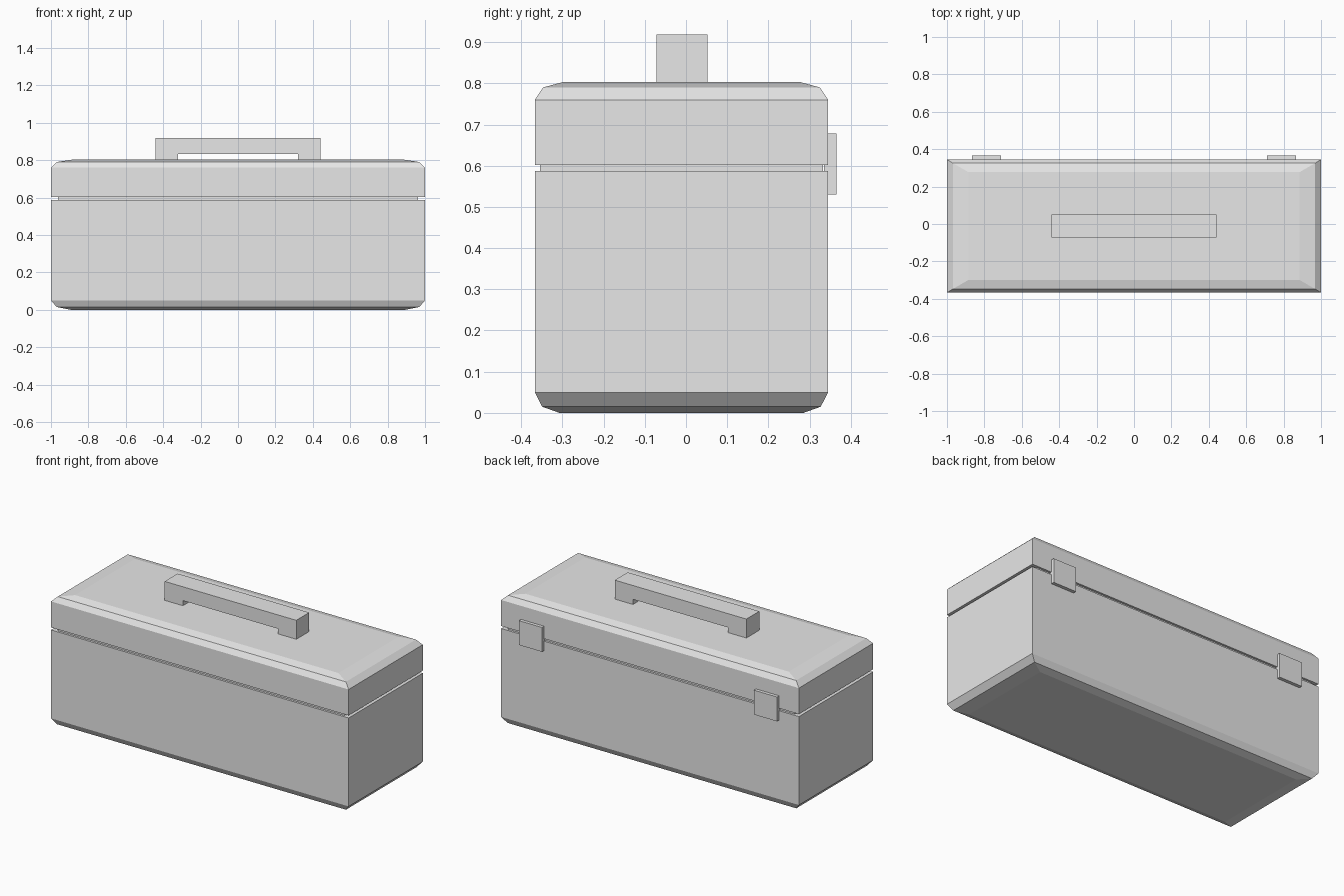
import bpy
import bmesh

default = bpy.data.objects.get("Cube")
if default:
    bpy.data.objects.remove(default, do_unlink=True)

grey = bpy.data.materials.new("plain_grey")
grey.use_nodes = True
grey.diffuse_color = (0.8, 0.8, 0.8, 1)
grey.node_tree.nodes["Principled BSDF"].inputs["Base Color"].default_value = (0.8, 0.8, 0.8, 1)

HALF_X, HALF_Y, MID_Y = 1.0, 0.356, -0.011


def finish(name, bm):
    bmesh.ops.recalc_face_normals(bm, faces=bm.faces)
    mesh = bpy.data.meshes.new(name)
    bm.to_mesh(mesh)
    bm.free()
    mesh.materials.append(grey)
    obj = bpy.data.objects.new(name, mesh)
    bpy.context.collection.objects.link(obj)
    return obj


def shell(name, levels):
    """Stack rectangular rings given as (height, x inset, y inset)."""
    bm = bmesh.new()
    rings = []
    for z, inset_x, inset_y in levels:
        x, y = HALF_X - inset_x, HALF_Y - inset_y
        rings.append([bm.verts.new((sx * x, MID_Y + sy * y, z))
                      for sx, sy in ((-1, -1), (1, -1), (1, 1), (-1, 1))])
    bm.faces.new(rings[0])
    bm.faces.new(rings[-1])
    for low, high in zip(rings, rings[1:]):
        for i in range(4):
            j = (i + 1) % 4
            bm.faces.new((low[i], low[j], high[j], high[i]))
    return finish(name, bm)


def extrude_profile(name, points, y0, y1):
    """Extrude an x-z outline along y."""
    bm = bmesh.new()
    face = bm.faces.new([bm.verts.new((x, y0, z)) for x, z in points])
    out = bmesh.ops.extrude_face_region(bm, geom=[face])
    moved = [v for v in out["geom"] if isinstance(v, bmesh.types.BMVert)]
    bmesh.ops.translate(bm, verts=moved, vec=(0, y1 - y0, 0))
    return finish(name, bm)


# Box body with chamfered base, recessed seam and chamfered lid, one closed skin
shell("toolbox_shell", [
    (0.0, 0.105, 0.06), (0.015, 0.03, 0.018), (0.05, 0, 0),
    (0.587, 0, 0), (0.587, 0.037, 0.013),
    (0.602, 0.037, 0.013), (0.602, 0, 0),
    (0.76, 0, 0), (0.79, 0.032, 0.02), (0.803, 0.115, 0.068)])

# Carry handle: a bar on two short feet
right_half = [(0.442, 0.918), (0.442, 0.802), (0.32, 0.802), (0.32, 0.834)]
left_half = [(-x, z) for x, z in reversed(right_half)]
extrude_profile("carry_handle", right_half + left_half, -0.072, 0.052)

# Square plates bridging the seam at the back
for side, sign in (("left", 1), ("right", -1)):
    x0, x1 = sign * 0.712, sign * 0.867
    extrude_profile(side + "_latch",
                    [(x0, 0.53), (x1, 0.53), (x1, 0.678), (x0, 0.678)], 0.335, 0.365)
